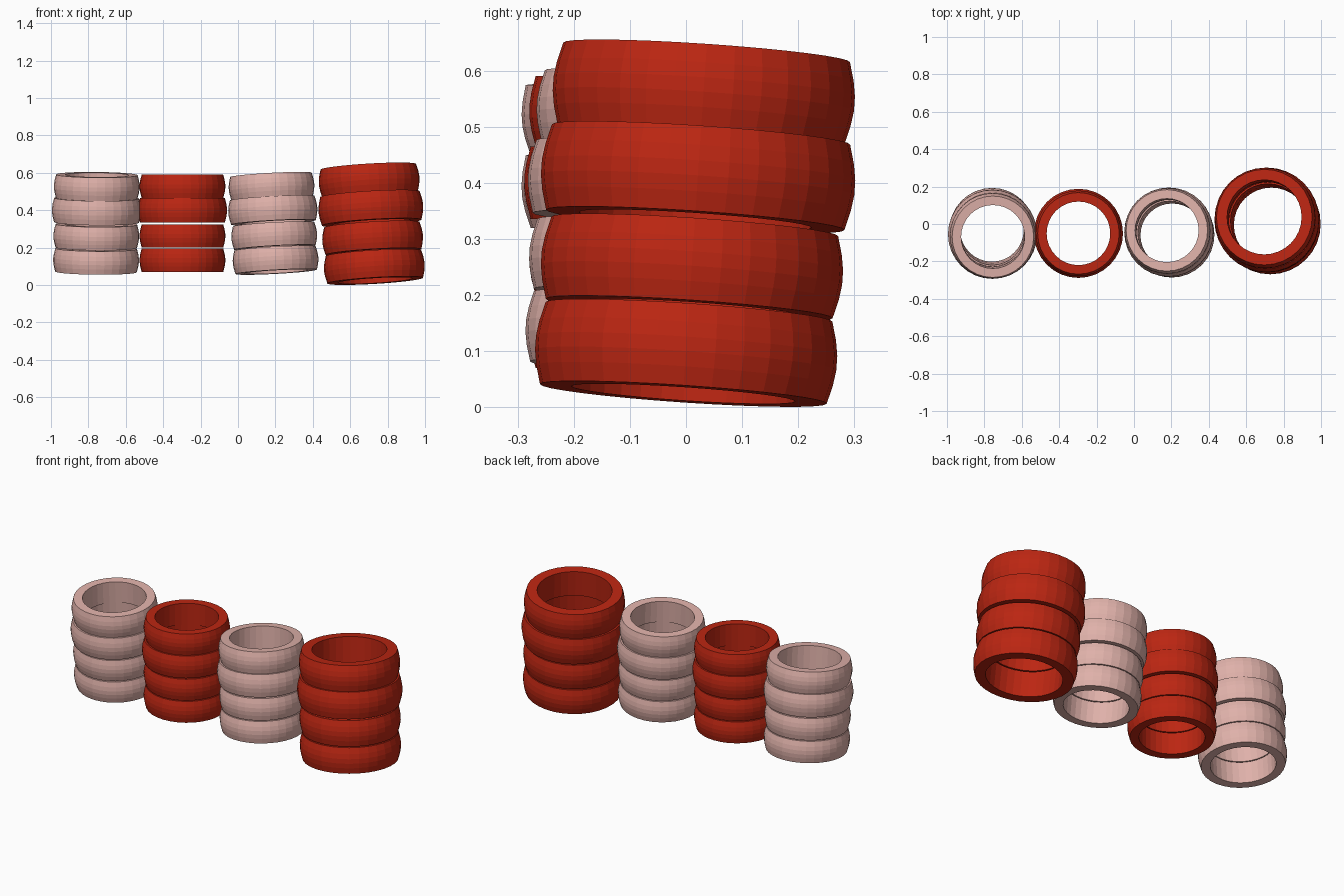
import bpy, bmesh, math
from mathutils import Vector

if "Cube" in bpy.data.objects:
    bpy.data.objects.remove(bpy.data.objects["Cube"])

SEG = 32


def material(name, rgb):
    m = bpy.data.materials.new(name)
    m.diffuse_color = (*rgb, 1)
    m.use_nodes = True
    m.node_tree.nodes["Principled BSDF"].inputs["Base Color"].default_value = m.diffuse_color
    return m


RED = material("red rubber", (0.50, 0.019, 0.006))
PINK = material("pale pink rubber", (0.74, 0.44, 0.40))

# Tyre cross-section (radius, height): straight bore, flat sidewalls, bulging tread
PROFILE = [(0.170, -0.0625), (0.218, -0.0625), (0.2255, -0.034), (0.229, -0.011),
           (0.229, 0.011), (0.2255, 0.034), (0.218, 0.0625), (0.170, 0.0625)]


def tyre(name, centre, axis, scale, mat):
    bm = bmesh.new()
    rings = []
    for i in range(SEG):
        a = 2 * math.pi * i / SEG
        rings.append([bm.verts.new((r * math.cos(a), r * math.sin(a), z)) for r, z in PROFILE])
    n = len(PROFILE)
    for i in range(SEG):
        p, q = rings[i], rings[(i + 1) % SEG]
        for j in range(n):
            k = (j + 1) % n
            bm.faces.new((p[j], q[j], q[k], p[k]))
    bmesh.ops.recalc_face_normals(bm, faces=bm.faces)
    me = bpy.data.meshes.new(name)
    bm.to_mesh(me)
    bm.free()
    me.materials.append(mat)
    ob = bpy.data.objects.new(name, me)
    ob.location = centre
    ob.rotation_mode = 'QUATERNION'
    ob.rotation_quaternion = Vector((0, 0, 1)).rotation_difference(axis)
    ob.scale = (scale,) * 3
    bpy.context.collection.objects.link(ob)


# Height along the stack and relative size of each tyre, bottom to top
LEVELS = [(-0.1975, 1.0), (-0.0675, 1.0), (0.0700, 1.04), (0.1975, 1.0)]

# Stacks: name, centre, lean slopes in x and y, size, colour
STACKS = [
    ("left_stack", (-0.757, -0.05, 0.33), (-0.01, 0.07), 1.0, PINK),
    ("middle_left_stack", (-0.297, -0.05, 0.33), (0.0, 0.0), 1.0, RED),
    ("middle_right_stack", (0.190, -0.047, 0.33), (0.055, -0.05), 1.0, PINK),
    ("right_stack", (0.715, 0.016, 0.328), (0.06, -0.068), 1.175, RED),
]

for name, centre, (sx, sy), size, mat in STACKS:
    axis = Vector((-sx, -sy, 1)).normalized()
    for i, (h, s) in enumerate(LEVELS):
        tyre(f"{name}_tyre_{i + 1}", Vector(centre) + axis * h * size, axis, s * size, mat)
